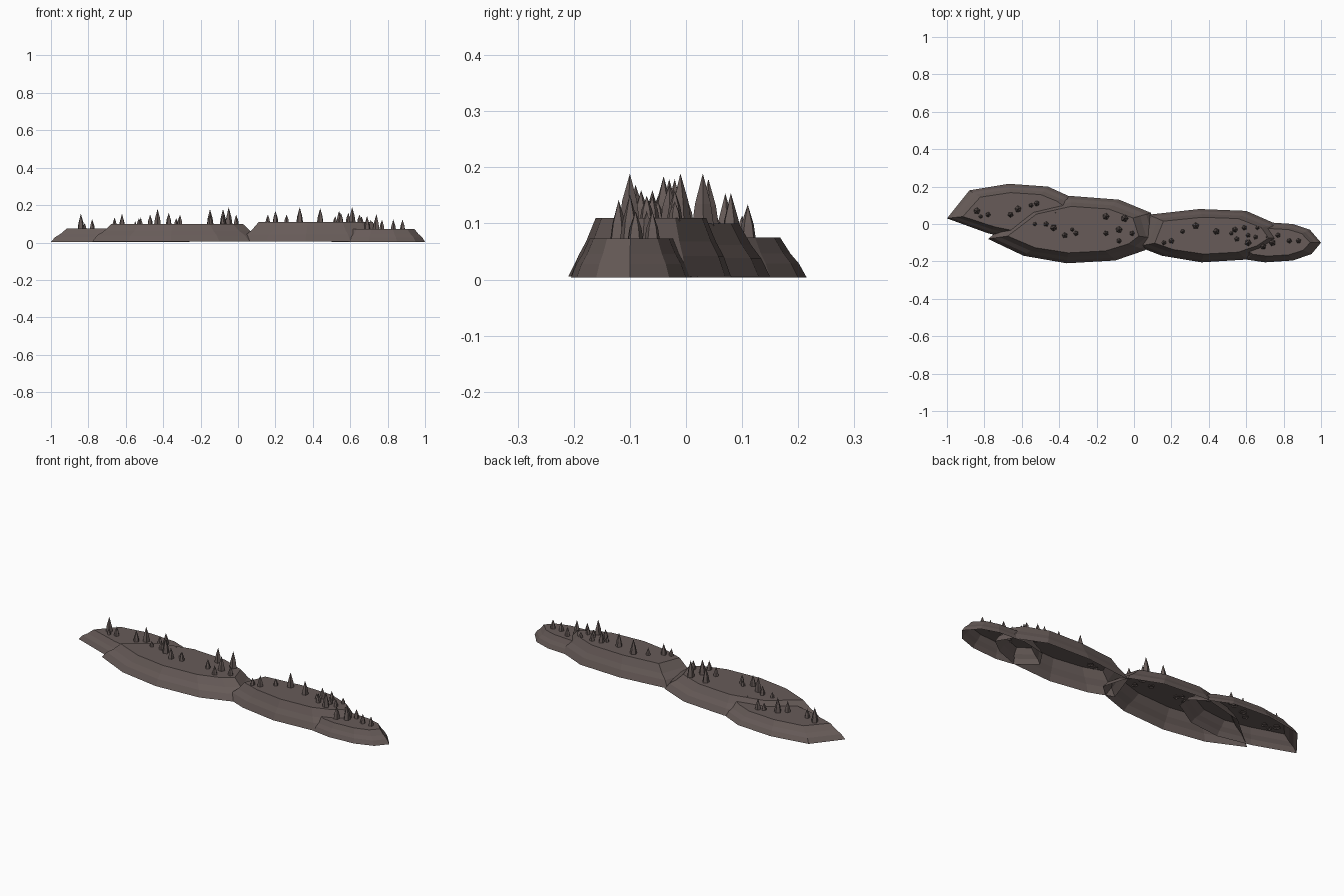
import bpy
import bmesh
import math
import random

random.seed(4)
HUNDREDTH = 0.01

default_cube = bpy.data.objects.get("Cube")
if default_cube:
    bpy.data.objects.remove(default_cube, do_unlink=True)


def make_material(name, colour):
    material = bpy.data.materials.new(name)
    material.use_nodes = True
    material.diffuse_color = colour
    shader = material.node_tree.nodes["Principled BSDF"]
    shader.inputs["Base Color"].default_value = colour
    shader.inputs["Roughness"].default_value = 0.9
    return material


ROCK = make_material("brown grey rock", (0.135, 0.105, 0.098, 1))


def finish(bm, name):
    mesh = bpy.data.meshes.new(name)
    bm.to_mesh(mesh)
    bm.free()
    mesh.materials.append(ROCK)
    obj = bpy.data.objects.new(name, mesh)
    bpy.context.scene.collection.objects.link(obj)
    return obj


def bridge(bm, lower, upper):
    """Join two counterclockwise rings with outward quads."""
    for i in range(len(lower)):
        j = (i + 1) % len(lower)
        bm.faces.new((lower[i], lower[j], upper[j], upper[i]))


# Terrace steps: width scale, depth scale, share of height
TERRACES = ((1, 1, 0.05), (0.94, 0.91, 0.38), (0.86, 0.81, 0.62), (0.77, 0.69, 1))


def rock_shelf(name, outline, height):
    """Stepped flat-topped rock, open underneath."""
    bm = bmesh.new()
    xs, ys = zip(*outline)
    cx, cy = (min(xs) + max(xs)) / 2, (min(ys) + max(ys)) / 2
    rings = []
    for wide, deep, rise in TERRACES:
        rings.append([
            bm.verts.new(((cx + (x - cx) * wide) * HUNDREDTH,
                          (cy + (y - cy) * deep) * HUNDREDTH,
                          height * rise))
            for x, y in outline
        ])
    for lower, upper in zip(rings, rings[1:]):
        bridge(bm, lower, upper)
    bm.faces.new(rings[-1])
    return finish(bm, name)


def spikes(name, ground, places):
    """Five-sided spires with a kink partway up; each place is x, y, height."""
    bm = bmesh.new()
    for x, y, tall in places:
        x, y, tall = x * HUNDREDTH, y * HUNDREDTH, tall * HUNDREDTH
        radius = 0.008 + tall * 0.14
        turn = random.uniform(0, math.tau)
        rings = []
        for scale, z in ((1, ground - 0.005), (0.72, ground + tall * 0.4)):
            rings.append([
                bm.verts.new((x + radius * scale * math.cos(turn + math.tau * k / 5),
                              y + radius * scale * math.sin(turn + math.tau * k / 5), z))
                for k in range(5)
            ])
        bridge(bm, *rings)
        tip = bm.verts.new((x, y, ground + tall))
        for k in range(5):
            bm.faces.new((rings[1][k], rings[1][(k + 1) % 5], tip))
    return finish(bm, name)


# Low shelf at the far right end
rock_shelf("back_shelf", [
    (-100, 3), (-78, -5), (-60, -9), (-42, -7), (-27, 2),
    (-26, 8), (-35, 15), (-46, 20), (-67, 21.5), (-88, 18)], 0.075)
spikes("back_shelf_spikes", 0.074, [
    (-84, 7, 8), (-82, 4, 3), (-78, 5, 5), (-66, 5, 6), (-62, 8, 8),
    (-55, 10, 4), (-52, 11, 6), (-42, 6, 3)])

# Tall shelf beside it
rock_shelf("long_shelf", [
    (-78, -8), (-59, -17), (-36, -21), (-10, -19.5), (6, -14),
    (13, -8), (9, 6), (-8, 13), (-34, 15), (-58, 9)], 0.1)
spikes("long_shelf_spikes", 0.099, [
    (-53, 0, 3), (-47, 0, 5), (-43, -2, 8), (-37, -6, 6), (-33, -3, 3),
    (-31, -5, 5), (-15, 4, 8), (-15, -5, 5), (-8, -3, 8), (-5, 3, 9),
    (-8, -9, 5), (-1, -5, 5)])

# Tall shelf on the other side of the saddle
rock_shelf("middle_shelf", [
    (2, -12), (15, -17), (36, -20.5), (60, -19), (73, -14),
    (81, -8), (76, 0), (60, 7), (35, 8), (8, 5)], 0.11)
spikes("middle_shelf_spikes", 0.109, [
    (16, -10, 4), (20, -9, 6), (26, -4, 4), (33, -1, 8), (44, -4, 7.5),
    (52, -5, 3), (54, -3, 6), (55, -8, 5), (59, -2, 5), (61, -10, 8),
    (61, -6, 4), (65, -7, 4), (66, -2, 3)])

# Low shelf at the far left end
rock_shelf("end_shelf", [
    (50, -11), (60, -19), (70, -20.5), (85, -19.5), (95, -16),
    (100, -10), (94, -3), (85, 0), (70, 1), (56, -2)], 0.073)
spikes("end_shelf_spikes", 0.072, [
    (69, -12, 7), (71, -7, 5), (74, -10, 8), (77, -6, 5), (83, -9, 5),
    (88, -9, 5)])
